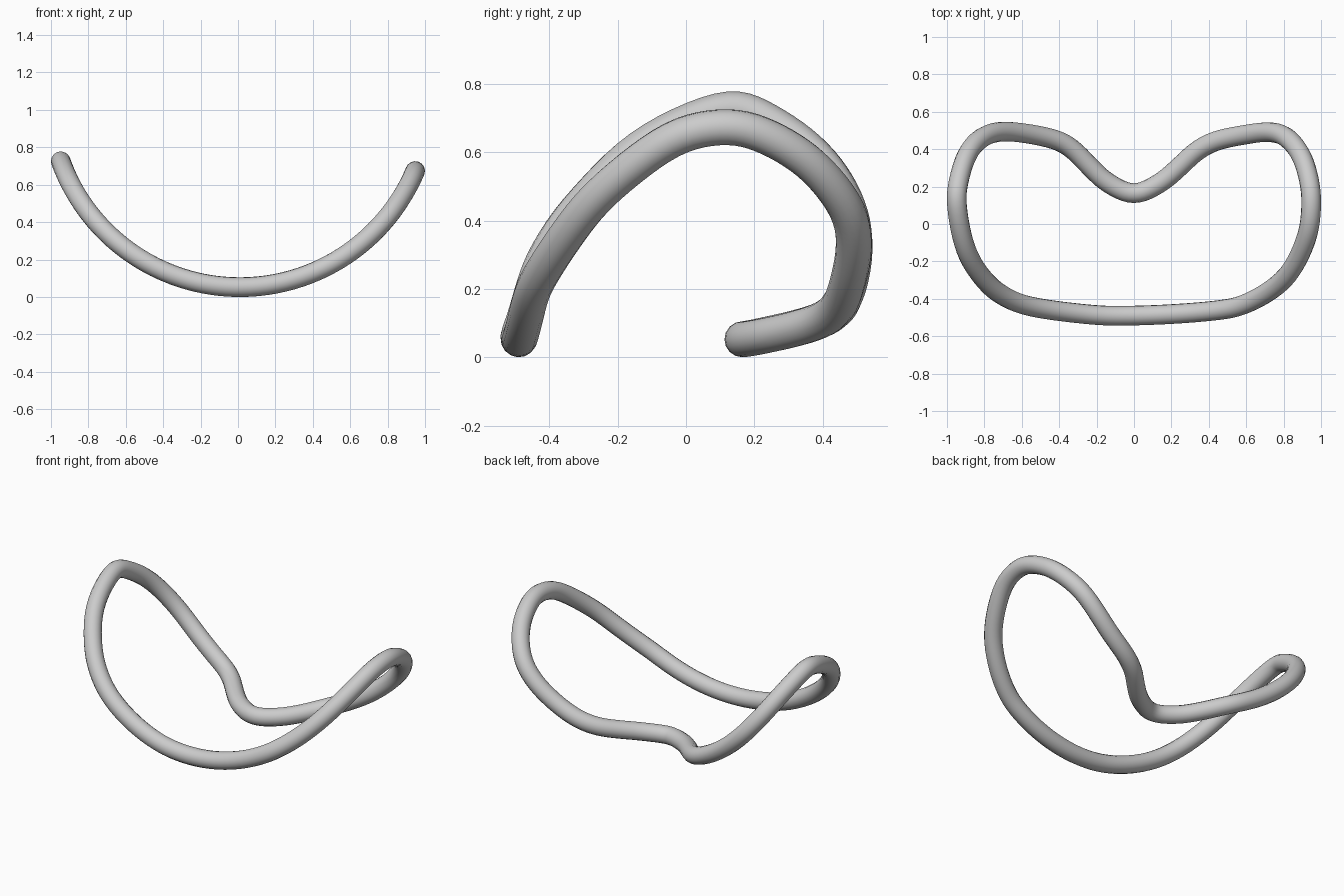
import bpy, math
from mathutils import Vector

if "Cube" in bpy.data.objects:
    bpy.data.objects.remove(bpy.data.objects["Cube"])

TUBE = 0.0525           # tube radius
BEND_R, BEND_X = 1.018, 0.01   # the flat outline is wrapped on this cylinder

# plan outline of the centreline, clockwise from the back notch
plan = [(0, .16), (.14, .22), (.24, .303), (.335, .39), (.44, .445), (.58, .475),
        (.715, .492), (.81, .468), (.89, .375), (.935, .24), (.948, .10), (.925, -.07),
        (.84, -.25), (.73, -.355), (.59, -.43), (.46, -.46), (.2, -.482), (-.07, -.491),
        (-.25, -.483), (-.54, -.445), (-.69, -.39), (-.80, -.30), (-.90, -.14),
        (-.948, .10), (-.935, .24), (-.888, .38), (-.805, .467), (-.68, .496),
        (-.45, .46), (-.335, .405), (-.235, .306), (-.14, .22)]
pts = [Vector(p) for p in plan]


def spline(p, steps):
    """Closed Catmull-Rom through the points."""
    n, out = len(p), []
    for i in range(n):
        a, b, c, d = (p[(i + k) % n] for k in (-1, 0, 1, 2))
        for s in range(steps):
            t = s / steps
            out.append(0.5 * (2 * b + (c - a) * t + (2 * a - 5 * b + 4 * c - d) * t * t
                              + (3 * b - a - 3 * c + d) * t ** 3))
    return out


path = spline(pts, 6)
for _ in range(4):
    n = len(path)
    path = [(path[i - 1] + 2 * path[i] + path[(i + 1) % n]) / 4 for i in range(n)]

# closed tube following the bent outline
curve = bpy.data.curves.new("bent_ring", 'CURVE')
curve.dimensions = '3D'
curve.bevel_depth = TUBE
curve.bevel_resolution = 6
sp = curve.splines.new('POLY')
sp.points.add(len(path) - 1)
for q, p in zip(sp.points, path):
    z = TUBE + BEND_R - math.sqrt(BEND_R ** 2 - (p.x - BEND_X) ** 2)
    q.co = (p.x, p.y, z, 1)
sp.use_cyclic_u = True
sp.use_smooth = True
ring = bpy.data.objects.new("bent_ring", curve)
bpy.context.collection.objects.link(ring)

# turn it into a smooth mesh
bpy.context.view_layer.objects.active = ring
ring.select_set(True)
bpy.ops.object.convert(target='MESH')
bpy.ops.object.shade_smooth()
